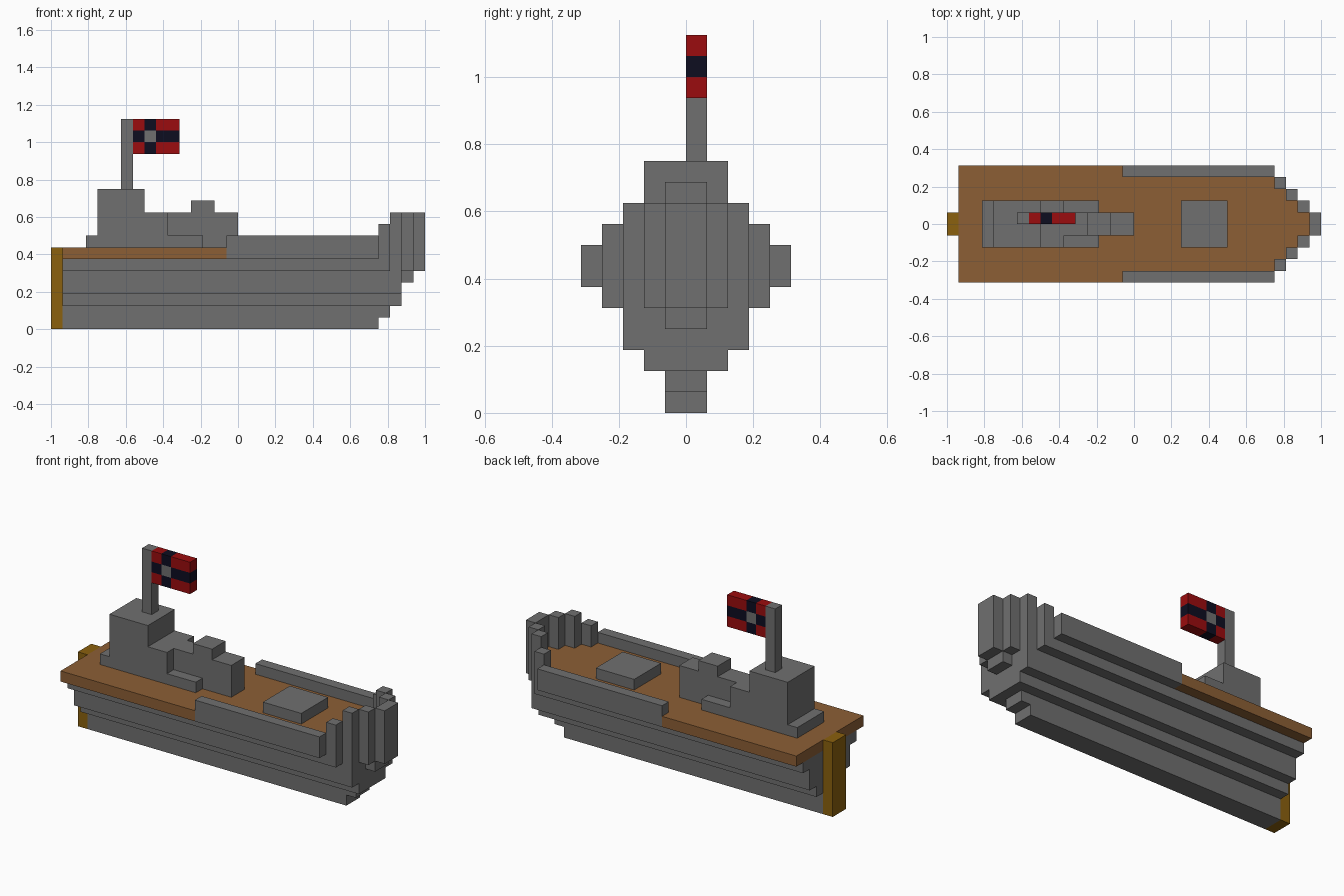
import bpy, bmesh
from mathutils import Vector

U = 1 / 16  # one building block

cube = bpy.data.objects.get("Cube")
if cube:
    bpy.data.objects.remove(cube, do_unlink=True)


def material(name, rgb):
    m = bpy.data.materials.new(name)
    m.use_nodes = True
    m.diffuse_color = (*rgb, 1)
    m.node_tree.nodes["Principled BSDF"].inputs["Base Color"].default_value = (*rgb, 1)
    return m


GREY = material("steel grey", (0.162, 0.162, 0.162))
WOOD = material("deck brown", (0.262, 0.114, 0.036))
GOLD = material("rudder gold", (0.258, 0.119, 0.0044))
RED = material("flag red", (0.328, 0.0037, 0.0044))
NAVY = material("flag navy", (0.004, 0.004, 0.0144))


def finish(name, bm, *mats):
    """Scale block units to scene units and link the object."""
    bmesh.ops.scale(bm, vec=(U, U, U), verts=bm.verts)
    bmesh.ops.recalc_face_normals(bm, faces=bm.faces)
    me = bpy.data.meshes.new(name)
    bm.to_mesh(me)
    bm.free()
    for m in mats:
        me.materials.append(m)
    ob = bpy.data.objects.new(name, me)
    bpy.context.collection.objects.link(ob)
    return ob


def add_box(bm, x, y, z):
    """Box spanning the given (low, high) ranges."""
    verts = bmesh.ops.create_cube(bm, size=1)["verts"]
    for v in verts:
        v.co = Vector([(lo + hi) / 2 + c * (hi - lo)
                       for c, (lo, hi) in zip(v.co, (x, y, z))])


def box(name, mat, x, y, z):
    bm = bmesh.new()
    add_box(bm, x, y, z)
    return finish(name, bm, mat)


def stepped_slab(name, mat, z, start, steps):
    """Slab with a symmetric stepped outline; steps are (x end, half width)."""
    side, x = [], start
    for end, half in steps:
        side += [(x, half), (end, half)]
        x = end
    outline = side + [(px, -py) for px, py in reversed(side)]
    bm = bmesh.new()
    face = bm.faces.new([bm.verts.new((px, py, z[0])) for px, py in outline])
    top = bmesh.ops.extrude_face_region(bm, geom=[face])["geom"]
    bmesh.ops.translate(bm, vec=(0, 0, z[1] - z[0]),
                        verts=[g for g in top if isinstance(g, bmesh.types.BMVert)])
    return finish(name, bm, mat)


# Hull, widening layer by layer from the keel
stepped_slab("keel_lower", GREY, (0, 1), -15, [(12, 1)])
stepped_slab("keel_upper", GREY, (1, 2), -15, [(13, 1)])
stepped_slab("hull_bottom", GREY, (2, 3), -15, [(14, 2)])
stepped_slab("hull_middle_lower", GREY, (3, 4), -15, [(14, 3)])
stepped_slab("hull_middle_upper", GREY, (4, 5), -15, [(14, 3), (15, 1)])
stepped_slab("hull_top", GREY, (5, 6), -15, [(13, 4), (14, 3), (15, 2), (16, 1)])

# Deck and rudder
stepped_slab("deck", WOOD, (6, 7), -15, [(-1, 5), (12, 4), (13, 3), (14, 2), (15, 1)])
box("rudder", GOLD, (-16, -15), (-1, 1), (0, 7))

# Bulwarks and the stepped bow wall, mirrored on both sides
for side, s in (("left", 1), ("right", -1)):
    # facing +x, the y sides swap only by name
    for part, x, y, top in (("bulwark", (-1, 12), 4, 8), ("bow_post_rear", (12, 13), 3, 9),
                            ("bow_post_middle", (13, 14), 2, 10),
                            ("bow_post_front", (14, 15), 1, 10)):
        box(f"{part}_{side}", GREY, x, sorted((s * y, s * (y + 1))), (6, top))
box("bow_stem", GREY, (15, 16), (-1, 1), (6, 10))

# Superstructure and cargo hatch
box("cabin_base", GREY, (-13, -3), (-2, 2), (7, 8))
box("tower", GREY, (-12, -8), (-2, 2), (8, 12))
box("tower_step", GREY, (-8, -6), (-2, 2), (8, 10))
bm = bmesh.new()
add_box(bm, (-6, -3), (-1, 1), (8, 10))
add_box(bm, (-3, 0), (-1, 1), (7, 10))
finish("forward_cabin", bm, GREY)
box("cabin_roof_block", GREY, (-4, -2), (-1, 1), (10, 11))
box("hatch", GREY, (4, 8), (-2, 2), (7, 8))

# Flagpole
box("flagpole", GREY, (-10, -9), (0, 1), (12, 18))

# Flag: sliced slab, coloured as an off-centre cross with a grey middle
bm = bmesh.new()
add_box(bm, (-9, -5), (0, 1), (15, 18))
for co, no in (((-8, 0, 0), (1, 0, 0)), ((-7, 0, 0), (1, 0, 0)),
               ((0, 0, 16), (0, 0, 1)), ((0, 0, 17), (0, 0, 1))):
    bmesh.ops.bisect_plane(bm, geom=bm.verts[:] + bm.edges[:] + bm.faces[:],
                           plane_co=co, plane_no=no)
for f in bm.faces:
    c = f.calc_center_median()
    f.material_index = (-8 < c.x < -7) + (16 < c.z < 17)
finish("flag", bm, RED, NAVY, GREY)
